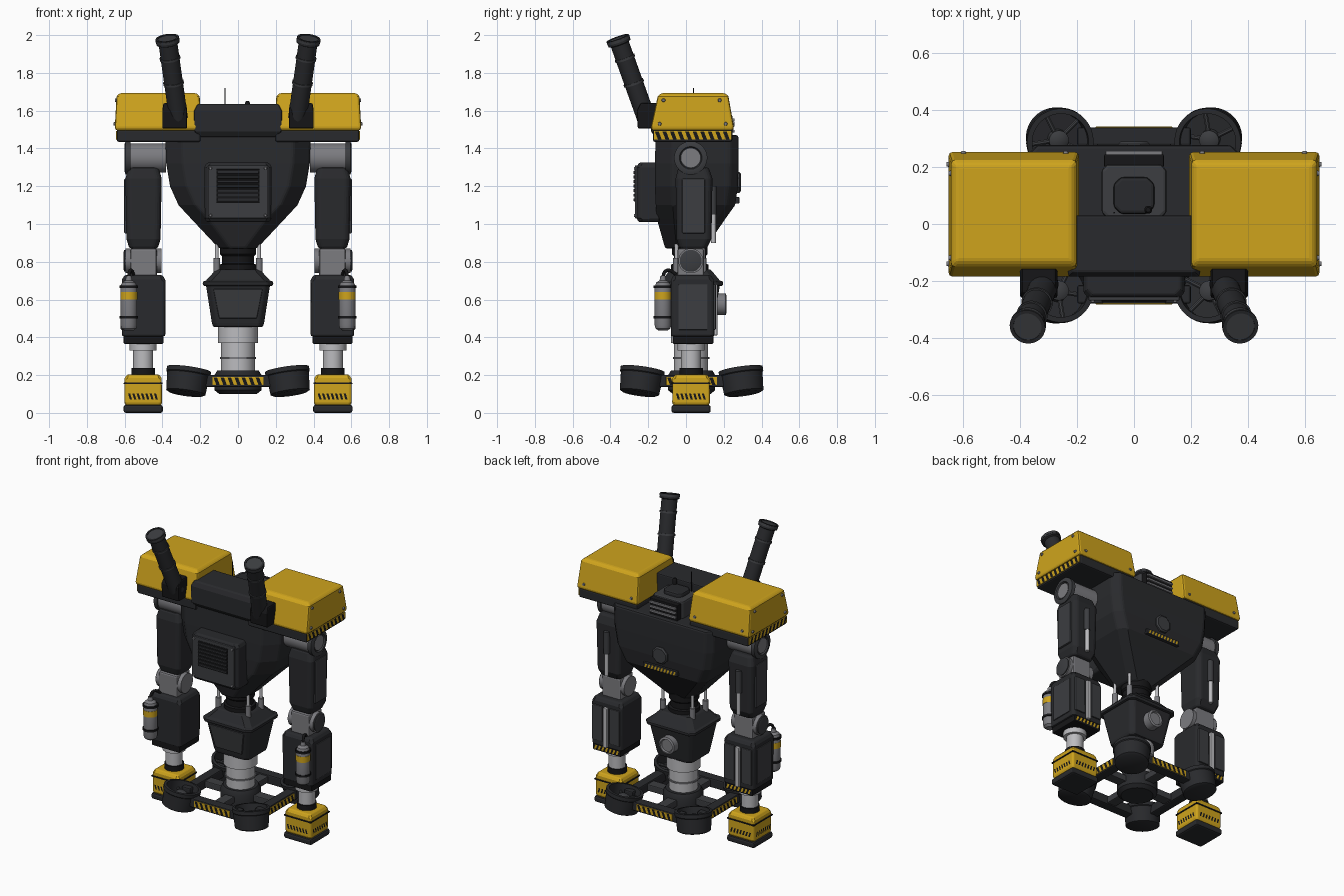
import bpy, bmesh, math
from mathutils import Vector as V, Matrix

if "Cube" in bpy.data.objects:
    bpy.data.objects.remove(bpy.data.objects["Cube"])


def material(name, c):
    m = bpy.data.materials.new(name)
    m.diffuse_color = (*c, 1)
    m.use_nodes = True
    m.node_tree.nodes["Principled BSDF"].inputs["Base Color"].default_value = m.diffuse_color
    return m


YEL = material("yellow_paint", (.62, .37, .012))
DARK = material("dark_metal", (.022, .023, .026))
BLACK = material("black_rubber", (.008, .008, .009))
STEEL = material("mid_steel", (.045, .047, .052))
GREY = material("grey_steel", (.2, .2, .215))
WHITE = material("light_steel", (.5, .5, .52))


def finish(name, bm, mat, bev=0, smooth=True):
    bmesh.ops.remove_doubles(bm, verts=bm.verts, dist=1e-5)
    bmesh.ops.recalc_face_normals(bm, faces=bm.faces)
    me = bpy.data.meshes.new(name)
    bm.to_mesh(me)
    bm.free()
    me.materials.append(mat)
    ob = bpy.data.objects.new(name, me)
    bpy.context.collection.objects.link(ob)
    if smooth:
        me.shade_smooth()
        me.set_sharp_from_angle(angle=math.radians(35))
    if bev:
        m = ob.modifiers.new("bevel", 'BEVEL')
        m.width, m.segments, m.limit_method = bev, 2, 'ANGLE'
        m.angle_limit = math.radians(40)
    return ob


def loft(name, secs, mat, cx=0, bev=.008, f=0, b=0):
    """Stack of chamfered rectangles: (z, half width, y0, y1)."""
    bm, rings = bmesh.new(), []
    for z, h, y0, y1 in secs:
        F, B = min(f, h * .6), min(b, h * .6)
        pts = [(-h + F, y0), (h - F, y0), (h, y0 + F), (h, y1 - B),
               (h - B, y1), (B - h, y1), (-h, y1 - B), (-h, y0 + F)]
        rings.append([bm.verts.new((cx + x, y, z)) for x, y in pts])
    for p, q in zip(rings, rings[1:]):
        for i in range(8):
            bm.faces.new((p[i], p[(i + 1) % 8], q[(i + 1) % 8], q[i]))
    bm.faces.new(rings[0])
    bm.faces.new(rings[-1])
    return finish(name, bm, mat, bev, smooth=False)


def box(name, cx, h, y0, y1, z0, z1, mat, bev=.006, f=0):
    return loft(name, [(z0, h, y0, y1), (z1, h, y0, y1)], mat, cx, bev, f, f)


def lathe(name, prof, mat, loc, axis=(0, 0, 1), n=32):
    """Revolve (radius, height) profile around an axis."""
    bm, rings = bmesh.new(), []
    rot = V(axis).to_track_quat('Z', 'Y')
    prof = [(0, prof[0][1])] + list(prof) + [(0, prof[-1][1])]
    for r, z in prof:
        rings.append([bm.verts.new(V(loc) + rot @ V((r * math.cos(t), r * math.sin(t), z)))
                      for t in (2 * math.pi * (i + .5) / n for i in range(n))])
    for p, q in zip(rings, rings[1:]):
        for i in range(n):
            bm.faces.new((p[i], p[(i + 1) % n], q[(i + 1) % n], q[i]))
    return finish(name, bm, mat)


def rod(name, a, b, r, mat, n=24):
    d = V(b) - V(a)
    return lathe(name, [(r, 0), (r, d.length)], mat, a, d, n)


def stripes(name, c, u, w, h, n, mat):
    """Slanted hazard stripes centred at c, running along u, upright."""
    bm, u, p = bmesh.new(), V(u), w / n
    for i in range(n):
        s = -w / 2 + i * p
        bm.faces.new([bm.verts.new(V(c) + u * a + V((0, 0, k * h / 2))) for a, k in
                      ((s + p * .4, -1), (s + p * .9, -1), (s + p * .5, 1), (s, 1))])
    return finish(name, bm, mat, smooth=False)


# torso with tapering chin
loft("torso", [(.87, .1, -.11, .1), (1.03, .25, -.155, .21), (1.1, .315, -.16, .26), (1.2, .36, -.165, .275),
               (1.32, .38, -.165, .278), (1.47, .385, -.16, .278)], DARK, bev=.012, f=.09, b=.045)
lathe("back_hub", [(.06, 0), (.06, .012), (.05, .02)], STEEL, (0, .27, 1.22), (0, 1, 0), 8)
stripes("back_hazard", (0, .284, 1.125), (1, 0, 0), .24, .025, 10, YEL)
box("back_hazard_plate", 0, .13, .24, .282, 1.108, 1.142, DARK, .003)
# front vent pack
loft("vent_pack", [(1.01, .165, -.25, -.14), (1.03, .178, -.262, -.14), (1.3, .178, -.262, -.14),
                   (1.325, .165, -.25, -.14)], DARK, f=.02)
box("vent_plate", 0, .16, -.27, -.25, 1.03, 1.31, STEEL, .004)
box("vent_opening", 0, .115, -.272, -.25, 1.115, 1.29, BLACK, .002)
for i in range(7):
    box(f"vent_slat_{i}", 0, .11, -.279, -.265, 1.122 + i * .024, 1.136 + i * .024, DARK, .002)
for x in (-.145, .145):
    for z in (1.045, 1.295):
        lathe("vent_bolt", [(.008, 0), (.006, .006)], GREY, (x, -.27, z), (0, -1, 0), 10)

# upper housing, hatch and aerial
loft("head_housing", [(1.46, .2, -.165, .03), (1.49, .232, -.185, .03), (1.6, .232, -.185, .03),
                      (1.635, .215, -.17, .03)], DARK)
box("hatch_base", 0, .115, .02, .21, 1.46, 1.585, STEEL, .012, .02)
box("hatch_lid", 0, .072, .035, .165, 1.57, 1.61, DARK, .012, .025)
lathe("hatch_knob", [(.014, 0), (.014, .03), (.008, .04)], BLACK, (.05, .05, 1.61))
rod("aerial", (-.07, .04, 1.58), (-.07, .04, 1.72), .003, BLACK, 8)
box("rear_vent", 0, .105, .2, .245, 1.46, 1.575, BLACK, .004)
for i in range(3):
    box(f"rear_slat_{i}", 0, .1, .235, .257, 1.485 + i * .03, 1.499 + i * .03, GREY, .003)

# waist and pelvis
lathe("waist", [(.1, .74), (.1, .785), (.085, .79), (.085, .83), (.095, .84), (.095, .89)], BLACK, (0, .02, 0))
for s in (-1, 1):
    for y in (-.05, .09):
        rod("waist_sleeve", (s * .112, y, .73), (s * .112, y, .82), .018, GREY)
        rod("waist_rod", (s * .112, y, .8), (s * .112, y, .93), .01, WHITE)
loft("pelvis", [(.455, .132, -.085, .14), (.475, .138, -.09, .145), (.68, .17, -.125, .18)], DARK, f=.025, b=.025)
loft("pelvis_rim", [(.672, .185, -.14, .195), (.695, .188, -.143, .198), (.7, .17, -.125, .18),
                    (.76, .115, -.085, .13)], DARK, f=.03, b=.03)
loft("pelvis_panel", [(.5, .1, -.105, 0), (.655, .13, -.13, 0)], STEEL, bev=.005)
lathe("pelvis_hub", [(.058, 0), (.058, .06), (.045, .065), (.04, .055)], GREY, (0, .15, .575), (0, 1, 0))
lathe("pelvis_column", [(.09, .16), (.09, .37), (.106, .37), (.106, .455)], WHITE, (0, .027, 0))
lathe("column_ring", [(.097, .285), (.097, .295)], GREY, (0, .027, 0))

# base frame: four bars, spokes and round pads
C = V((0, .03, 0))
lathe("base_hub", [(.1, .1), (.125, .12), (.125, .2), (.11, .225)], DARK, C)
for k in range(4):
    R = Matrix.Rotation(k * math.pi / 2, 4, 'Z')
    M = Matrix.Translation(C) @ R
    for ob in (box("base_bar", 0, .2, -.31, -.245, .137, .2, DARK, .008),
               box("base_bar_plate", 0, .135, -.313, -.3, .147, .19, YEL, .002),
               stripes("base_bar_stripes", (0, -.315, .1685), (1, 0, 0), .26, .04, 7, BLACK),
               box("base_spoke", 0, .035, -.27, 0, .145, .19, STEEL, .006)):
        ob.matrix_world = M
    c, ax = C + R @ V((.268, -.268, .168)), R @ V((-.14, .14, 1))
    lathe("base_pad", [(.09, -.068), (.105, -.06), (.113, .035), (.118, .04), (.118, .064), (.1, .066),
                       (.095, -.01)], DARK, c, ax, 40)
    lathe("pad_hub", [(.035, -.02), (.035, .03), (.02, .04)], STEEL, c, ax)
    q = ax.to_track_quat('Z', 'Y')
    for j in range(5):
        d = q @ V((math.cos(j * 1.2566), math.sin(j * 1.2566), 0))
        up = ax.normalized() * .012
        rod("pad_spoke", c + up, c + up + d * .1, .009, STEEL, 8)

for s, side in ((-1, "left"), (1, "right")):
    n = lambda t: side + "_" + t
    X = .5 * s
    # shoulder armour
    box(n("shoulder_base"), .42 * s, .222, -.175, .245, 1.435, 1.5, DARK, .01)
    loft(n("shoulder_armour"), [(1.495, .226, -.183, .25), (1.515, .229, -.185, .253), (1.675, .22, -.15, .225),
                                (1.693, .205, -.132, .208)], YEL, .423 * s, .012)
    box(n("shoulder_plate"), .643 * s, .003, -.17, .24, 1.447, 1.492, YEL, .001)
    stripes(n("shoulder_stripes"), (.6475 * s, .035, 1.4695), (0, 1, 0), .4, .042, 10, BLACK)
    for y in (-.14, .21):
        for z in (1.53, 1.655):
            yy = y * (1 if z < 1.6 else .85)
            lathe(n("shoulder_bolt"), [(.01, 0), (.008, .008)], GREY,
                  ((.651 if z < 1.6 else .644) * s, yy, z), (s, 0, 0), 10)
    for x in (.24, .6):
        lathe(n("rear_bolt"), [(.01, 0), (.008, .008)], GREY, (x * s, .248, 1.535), (0, 1, 0), 10)
    # exhaust stack
    a, b = V((.315 * s, -.21, 1.56)), V((.375 * s, -.362, 1.985))
    L = (b - a).length
    lathe(n("exhaust"), [(.05, 0), (.05, L - .035), (.062, L - .03), (.062, L), (.05, L), (.046, L - .1)],
          DARK, a, b - a)
    for t in (.2, .34, L - .01):
        lathe(n("exhaust_ring"), [(.05, -.006), (.055 if t < .4 else .064, -.006),
                                  (.055 if t < .4 else .064, .006), (.05, .006), (.048, -.005)][:4]
              if t < .4 else [(.0635, -.008), (.0635, .006)], STEEL, a + (b - a) * t / L, b - a)
    loft(n("exhaust_mount"), [(1.505, .066, -.255, -.15), (1.6, .066, -.26, -.15), (1.64, .06, -.24, -.15)],
         BLACK, .335 * s, .008)
    # shoulder joint and upper arm
    rod(n("shoulder_joint"), (.38 * s, .025, 1.35), (.575 * s, .025, 1.35), .078, GREY)
    lathe(n("shoulder_cap"), [(.088, 0), (.088, .025), (.07, .032), (.06, .032), (.055, .02)], STEEL,
          (.57 * s, .025, 1.35), (s, 0, 0))
    lathe(n("shoulder_cap_core"), [(.05, 0), (.05, .012)], GREY, (.585 * s, .025, 1.35), (s, 0, 0))
    loft(n("upper_arm"), [(.87, .075, -.035, .11), (.92, .09, -.05, .135), (1.24, .096, -.055, .14),
                          (1.3, .08, -.04, .12)], DARK, X, .012, .02, .02)
    box(n("upper_arm_panel"), .594 * s, .009, -.02, .1, .95, 1.24, STEEL, .006)
    rod(n("arm_piston"), (.5 * s, .145, .9), (.5 * s, .145, 1.08), .013, WHITE)
    rod(n("arm_piston_sleeve"), (.5 * s, .142, 1.05), (.5 * s, .142, 1.2), .02, STEEL)
    # elbow
    rod(n("elbow_joint"), (.405 * s, .025, .805), (.595 * s, .025, .805), .066, GREY)
    lathe(n("elbow_cap"), [(.058, 0), (.058, .012), (.045, .016)], STEEL, (.59 * s, .025, .805), (s, 0, 0))
    box(n("elbow_block"), X, .07, -.045, .095, .72, .87, GREY, .01)
    # forearm
    loft(n("forearm"), [(.405, .115, -.08, .15), (.7, .118, -.082, .15), (.73, .1, -.065, .13)],
         DARK, X, .01, .015, .015)
    box(n("forearm_lip"), X, .105, -.07, .145, .365, .41, BLACK, .006)
    stripes(n("forearm_stripes"), (X, .148, .39), (1, 0, 0), .19, .028, 7, YEL)
    box(n("forearm_rail"), X, .014, .14, .166, .41, .68, WHITE, .004)
    for d in (-.065, .065):
        box(n("forearm_rear_panel"), X + d, .038, .14, .158, .44, .68, STEEL, .005)
    box(n("forearm_side_panel"), .615 * s, .006, -.04, .115, .44, .68, STEEL, .004)
    # gas bottle with strap bands and hose
    p = (.578 * s, -.122, 0)
    lathe(n("bottle"), [(.025, .436), (.04, .448), (.044, .465), (.044, .665), (.036, .69), (.018, .702),
                        (.014, .725)], GREY, p)
    lathe(n("bottle_band"), [(.0455, .6), (.0455, .64)], YEL, p)
    for z in (.5, .66):
        lathe(n("bottle_strap"), [(.049, z), (.049, z + .014)], BLACK, p)
        box(n("strap_block"), .572 * s, .02, -.11, -.07, z, z + .014, BLACK, .002)
    cu = bpy.data.curves.new(n("bottle_hose"), 'CURVE')
    cu.dimensions, cu.bevel_depth = '3D', .009
    sp = cu.splines.new('NURBS')
    sp.points.add(3)
    sp.use_endpoint_u, sp.order_u = True, 4
    for pt, co in zip(sp.points, ((.578, -.122, .71), (.578, -.12, .77), (.56, -.08, .77), (.55, -.04, .715))):
        pt.co = (co[0] * s, co[1], co[2], 1)
    cu.materials.append(BLACK)
    bpy.context.collection.objects.link(bpy.data.objects.new(n("bottle_hose"), cu))
    # wrist and stamping foot
    w = (.502 * s, .027, 0)
    lathe(n("wrist"), [(.053, .2), (.053, .33), (.072, .33), (.072, .37)], WHITE, w)
    lathe(n("wrist_collar"), [(.062, .19), (.062, .237)], BLACK, w)
    loft(n("foot"), [(.04, .094, -.067, .121), (.055, .1, -.073, .127), (.18, .1, -.073, .127),
                     (.203, .085, -.058, .112)], YEL, w[0], .01, .01, .01)
    box(n("foot_sole"), w[0], .104, -.077, .131, 0, .042, DARK, .012)
    box(n("foot_band"), w[0], .103, -.076, .13, .152, .161, BLACK, .002)
    stripes(n("foot_front_stripes"), (w[0], -.0745, .087), (1, 0, 0), .16, .03, 7, BLACK)
    stripes(n("foot_rear_stripes"), (w[0], .1285, .087), (1, 0, 0), .16, .03, 7, BLACK)
    for d in (-1, 1):
        stripes(n("foot_side_stripes"), (w[0] + d * .1015, .027, .087), (0, 1, 0), .16, .03, 7, BLACK)
